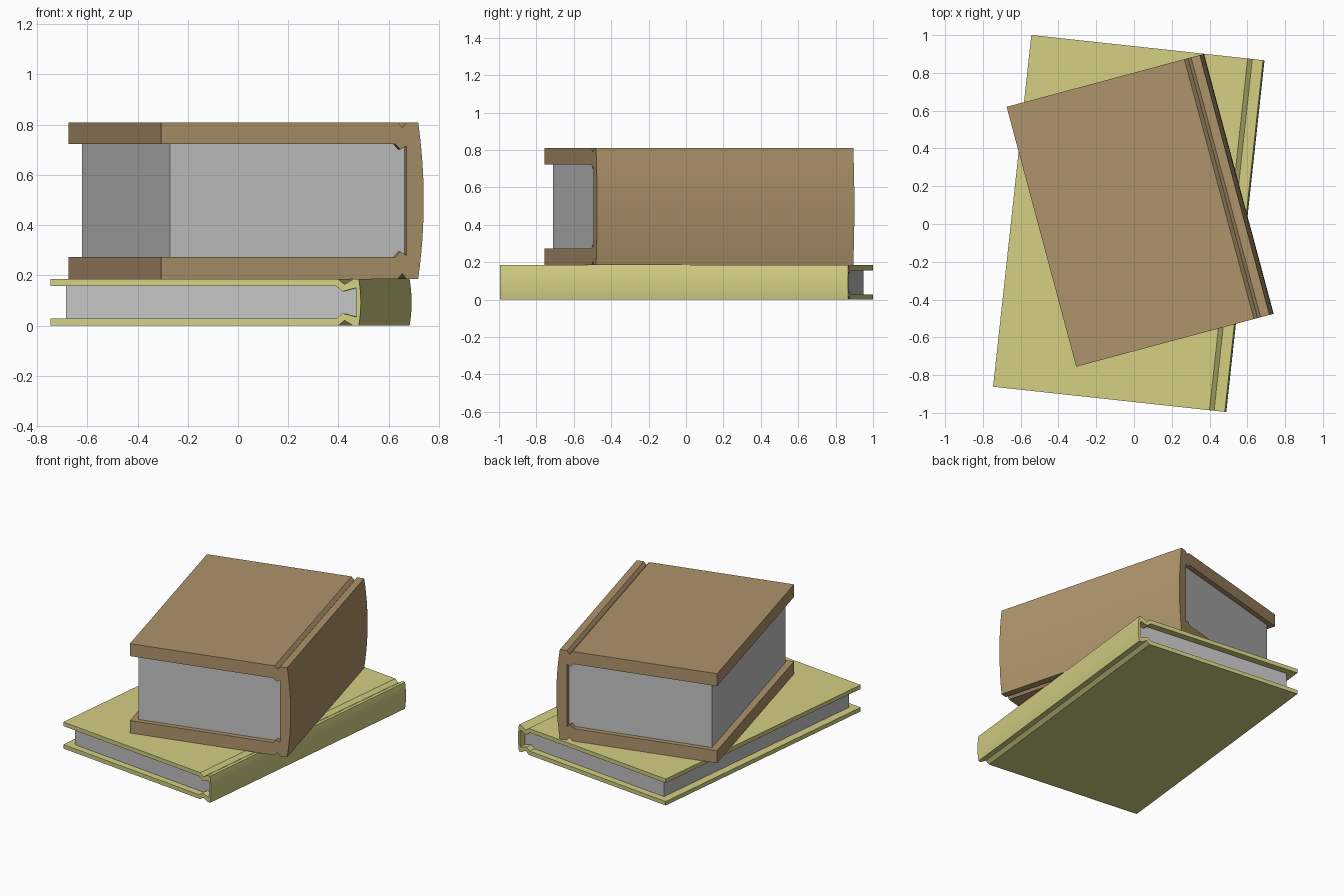
import bpy, bmesh, math
from mathutils import Matrix, Vector

if "Cube" in bpy.data.objects:
    bpy.data.objects.remove(bpy.data.objects["Cube"])


def material(name, rgb):
    m = bpy.data.materials.new(name)
    m.diffuse_color = (*rgb, 1)
    m.use_nodes = True
    m.node_tree.nodes["Principled BSDF"].inputs["Base Color"].default_value = m.diffuse_color
    return m


YELLOW = material("yellow cloth", (0.66, 0.63, 0.23))
BROWN = material("brown cloth", (0.42, 0.295, 0.145))
PAPER = material("grey paper", (0.55, 0.55, 0.55))


def extrude_profile(name, pts, length, place, mat):
    """Extrude a closed (x, z) outline along local y, centred."""
    bm = bmesh.new()
    face = bm.faces.new([bm.verts.new((x, -length / 2, z)) for x, z in pts])
    ext = bmesh.ops.extrude_face_region(bm, geom=[face], use_keep_orig=True)
    verts = [g for g in ext["geom"] if isinstance(g, bmesh.types.BMVert)]
    bmesh.ops.translate(bm, verts=verts, vec=Vector((0, length, 0)))
    bmesh.ops.recalc_face_normals(bm, faces=bm.faces)
    me = bpy.data.meshes.new(name)
    bm.to_mesh(me)
    bm.free()
    me.materials.append(mat)
    ob = bpy.data.objects.new(name, me)
    ob.matrix_world = place
    bpy.context.collection.objects.link(ob)
    bpy.context.view_layer.objects.active = ob
    ob.select_set(True)
    bpy.ops.object.shade_smooth_by_angle(angle=math.radians(30))
    ob.select_set(False)


def book(name, centre, angle, width, length, height, board, groove, depth,
         spine_in, bulge, inset, mat):
    """A cover with hinge grooves and rounded spine, around a block of pages."""
    place = Matrix.Translation(centre) @ Matrix.Rotation(math.radians(angle), 4, 'Z')
    x0, h = -width / 2, height / 2
    g0, g1, g2 = (x0 + g for g in groove)
    sx = x0 + spine_in
    inner = h - board
    # upper half of the outline, outside: board, groove
    outer = [(x0, h), (g0, h), (g1, h - depth), (g2, h)]
    # rounded spine, top to bottom
    n = 12
    spine = []
    for i in range(n + 1):
        t = 1 - 2 * i / n
        spine.append((width / 2 - bulge * t * t, h * t))
    # inside: spine wall, hinge ridge, board
    inside = [(sx, inner - depth * 0.3), (g1 - 0.008, inner - depth),
              (g0 - 0.008, inner), (x0, inner)]

    def flip(pts):
        return [(x, -z) for x, z in reversed(pts)]

    extrude_profile(name + "_cover", outer + spine + flip(outer) + flip(inside)
                    + inside, length, place, mat)
    # page block, set back from the three open edges
    px = x0 + inset[0]
    extrude_profile(name + "_pages", [(px, -inner), (sx, -inner), (sx, inner), (px, inner)],
                    length - 2 * inset[1], place, PAPER)


book("lower_book", (-0.0275, 0.0025, 0.0925), -6.2, 1.242, 1.873, 0.185, 0.028,
     (1.152, 1.177, 1.212), 0.021, 1.224, 0.008, (0.056, 0.047), YELLOW)
book("upper_book", (0.0325, 0.0725, 0.4975), 15.0, 1.082, 1.424, 0.624, 0.087,
     (0.974, 0.994, 1.011), 0.022, 1.011, 0.023, (0.046, 0.034), BROWN)
